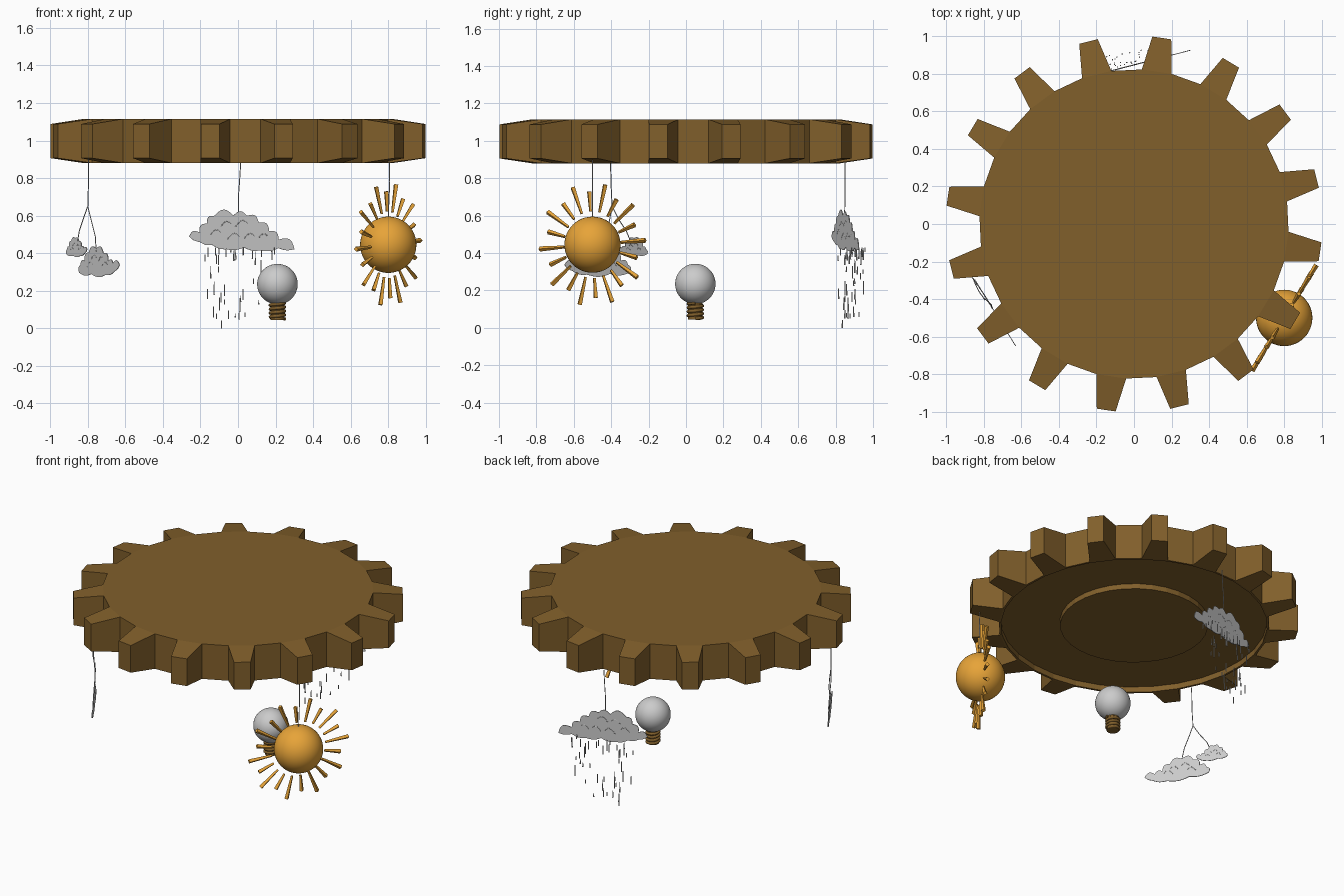
import bpy, bmesh, math, random
from mathutils import Vector, Matrix

if "Cube" in bpy.data.objects:
    bpy.data.objects.remove(bpy.data.objects["Cube"])

random.seed(4)


def material(name, rgb):
    m = bpy.data.materials.new(name)
    m.diffuse_color = (*rgb, 1)
    m.use_nodes = True
    m.node_tree.nodes["Principled BSDF"].inputs["Base Color"].default_value = m.diffuse_color
    return m


BROWN = material("brown", (0.22, 0.115, 0.024))
ORANGE = material("orange", (0.80, 0.37, 0.04))


def finish(bm, name, mat=None, smooth=False):
    bmesh.ops.recalc_face_normals(bm, faces=bm.faces)
    me = bpy.data.meshes.new(name)
    bm.to_mesh(me)
    bm.free()
    for p in me.polygons:
        p.use_smooth = smooth
    ob = bpy.data.objects.new(name, me)
    bpy.context.collection.objects.link(ob)
    if mat:
        me.materials.append(mat)
    return ob


def wire(name, paths, radius, mat=None):
    cu = bpy.data.curves.new(name, 'CURVE')
    cu.dimensions = '3D'
    cu.bevel_depth = radius
    cu.bevel_resolution = 2
    cu.use_fill_caps = True
    for pts in paths:
        sp = cu.splines.new('POLY')
        sp.points.add(len(pts) - 1)
        for p, co in zip(sp.points, pts):
            p.co = (*co, 1)
    ob = bpy.data.objects.new(name, cu)
    bpy.context.collection.objects.link(ob)
    if mat:
        cu.materials.append(mat)
    return ob


def ball(name, center, r, mat=None):
    bm = bmesh.new()
    bmesh.ops.create_uvsphere(bm, u_segments=48, v_segments=24, radius=r,
                              matrix=Matrix.Translation(center))
    return finish(bm, name, mat, True)


def stick(bm, a, b, r1, r2, sides):
    a, b = Vector(a), Vector(b)
    d = b - a
    m = Matrix.Translation((a + b) / 2) @ d.to_track_quat('Z', 'Y').to_matrix().to_4x4()
    bmesh.ops.create_cone(bm, cap_ends=True, segments=sides, radius1=r1,
                          radius2=r2, depth=d.length, matrix=m)


# Gear: 16 tapered teeth, recessed underside with a round hub
def gear():
    bm = bmesh.new()

    def v(deg, r, z):
        a = math.radians(deg)
        return bm.verts.new((r * math.cos(a), r * math.sin(a), z))

    root = [14 + 22.5 * i + s for i in range(16) for s in (-5.6, 5.6)]
    tip = [14 + 22.5 * i + s for i in range(16) for s in (-2.9, 2.9)]
    rt, rb = [v(a, 0.824, 1.115) for a in root], [v(a, 0.824, 0.88) for a in root]
    tt, tb = [v(a, 1.003, 1.088) for a in tip], [v(a, 1.003, 0.906) for a in tip]
    bm.faces.new(rt)
    for i in range(0, 32, 2):
        j, k = i + 1, (i + 2) % 32
        bm.faces.new((rt[i], tt[i], tt[j], rt[j]))
        bm.faces.new((rb[i], rb[j], tb[j], tb[i]))
        bm.faces.new((tt[i], tb[i], tb[j], tt[j]))
        bm.faces.new((rt[i], rb[i], tb[i], tt[i]))
        bm.faces.new((rt[j], tt[j], tb[j], rb[j]))
        bm.faces.new((rt[j], rb[j], rb[k], rt[k]))
    prev = rb
    for r, z in ((0.81, 0.88), (0.81, 0.917), (0.45, 0.917), (0.45, 0.882)):
        ring = [v(a, r, z) for a in root]
        for i in range(32):
            k = (i + 1) % 32
            bm.faces.new((prev[i], prev[k], ring[k], ring[i]))
        prev = ring
    bm.faces.new(prev)
    finish(bm, "gear", BROWN)


gear()


# Flat clouds: scalloped outline laid along a plan line from a to b
def cloud(name, a, b, z0, h, outline, curls):
    a, b = Vector(a), Vector(b)

    def place(u, w):
        p = a.lerp(b, u)
        return Vector((p.x, p.y, z0 + w * h))

    width = (b - a).length
    side = Vector((-(b - a).y, (b - a).x, 0)).normalized()

    def arc(p, q, bulge):
        dx, dz = (q[0] - p[0]) * width, (q[1] - p[1]) * h
        for i in range(6):
            t = i / 6
            k = bulge * math.sin(math.pi * t)
            yield place(p[0] + (dx * t - dz * k) / width, p[1] + (dz * t + dx * k) / h)

    bm = bmesh.new()
    pts = []
    for i, p in enumerate(outline):
        q = outline[(i + 1) % len(outline)]
        pts += arc(p, q, 0.32 if q[0] > p[0] else 0.1)
    face = bm.faces.new([bm.verts.new(p - side * 0.002) for p in pts])
    ext = bmesh.ops.extrude_face_region(bm, geom=[face])
    bmesh.ops.translate(bm, vec=side * 0.004,
                        verts=[e for e in ext['geom'] if isinstance(e, bmesh.types.BMVert)])
    bmesh.ops.triangulate(bm, faces=[f for f in bm.faces if len(f.verts) > 4])
    finish(bm, name)
    # inner curl lines
    lines = [list(arc((u, w), (u + s, w), 0.4)) for u, w, s in curls]
    wire(name + "_curls", lines, 0.003)


WIDE = [(0.0, 0.36), (0.10, 0.46), (0.17, 0.70), (0.24, 0.90), (0.42, 0.90),
        (0.55, 0.90), (0.66, 0.72), (0.76, 0.50), (0.85, 0.28), (1.0, 0.03),
        (0.85, 0.06), (0.68, 0.0), (0.52, 0.08), (0.36, 0.03), (0.22, 0.14), (0.1, 0.22)]
PUFF = [(0.0, 0.08), (0.03, 0.36), (0.14, 0.50), (0.24, 0.82), (0.42, 0.95), (0.60, 0.80),
        (0.72, 0.50), (0.84, 0.42), (1.0, 0.36), (0.88, 0.14), (0.65, 0.0), (0.3, 0.03)]
PUFF_CURLS = [(0.3, 0.55, 0.15), (0.48, 0.5, 0.14), (0.2, 0.3, 0.16), (0.55, 0.28, 0.18)]
cloud("rain_cloud", (-0.26, 0.78, 0), (0.30, 0.925, 0), 0.415, 0.205, WIDE,
      [(0.3, 0.62, 0.12), (0.44, 0.62, 0.14), (0.2, 0.4, 0.12),
       (0.36, 0.28, 0.14), (0.52, 0.3, 0.12), (0.66, 0.32, 0.1)])
cloud("large_side_cloud", (-0.845, -0.30, 0), (-0.63, -0.65, 0), 0.285, 0.145, PUFF, PUFF_CURLS)
cloud("small_side_cloud", (-0.912, -0.21, 0), (-0.803, -0.37, 0), 0.385, 0.10, PUFF, PUFF_CURLS)

# Raindrops: short thin rods scattered below the rain cloud
bm = bmesh.new()
for i in range(48):
    x = random.uniform(-0.18, 0.21)
    y = 0.885 + 0.2 * x + random.uniform(-0.04, 0.04)
    length = random.uniform(0.02, 0.075)
    z = 0.0 if i == 0 else random.uniform(0.02, 0.40) ** 0.9
    z = min(z, 0.43 - length)
    stick(bm, (x, y, z), (x, y, z + length), 0.0035, 0.0025, 6)
finish(bm, "raindrops")

# Hanging strings
wire("strings", [
    [(0.015, 0.85, 0.89), (0.008, 0.85, 0.78), (0.002, 0.85, 0.70), (0.004, 0.848, 0.60)],
    [(0.805, -0.50, 0.91), (0.808, -0.50, 0.78), (0.80, -0.50, 0.59)],
    [(-0.797, -0.405, 0.92), (-0.797, -0.40, 0.75), (-0.80, -0.395, 0.65)],
    [(-0.80, -0.395, 0.65), (-0.825, -0.36, 0.58), (-0.845, -0.32, 0.52), (-0.855, -0.295, 0.46)],
    [(-0.80, -0.395, 0.65), (-0.78, -0.41, 0.57), (-0.76, -0.43, 0.49), (-0.755, -0.45, 0.41)],
], 0.0025)

# Sun with a flat upright ring of rays
SUN = Vector((0.8, -0.5, 0.445))
ball("sun", SUN, 0.15, ORANGE)
bm = bmesh.new()
for i in range(20):
    t = math.radians(4 + 18 * i)
    d = Vector((0.52 * math.cos(t), 0.855 * math.cos(t), math.sin(t)))
    stick(bm, SUN + d * 0.178, SUN + d * (0.33 if i % 2 == 0 else 0.285), 0.008, 0.014, 4)
finish(bm, "sun_rays", ORANGE)

# Light bulb with screw base
BX, BY = 0.21, 0.05
ball("bulb", (BX, BY, 0.235), 0.108)
bm = bmesh.new()
stick(bm, (BX, BY, 0.045), (BX, BY, 0.145), 0.038, 0.038, 24)
finish(bm, "bulb_base", BROWN)
turns = [i / 20 for i in range(81)]
wire("bulb_thread", [[(BX + 0.038 * math.cos(math.tau * t), BY + 0.038 * math.sin(math.tau * t),
                       0.05 + 0.021 * t) for t in turns]], 0.009, BROWN)
